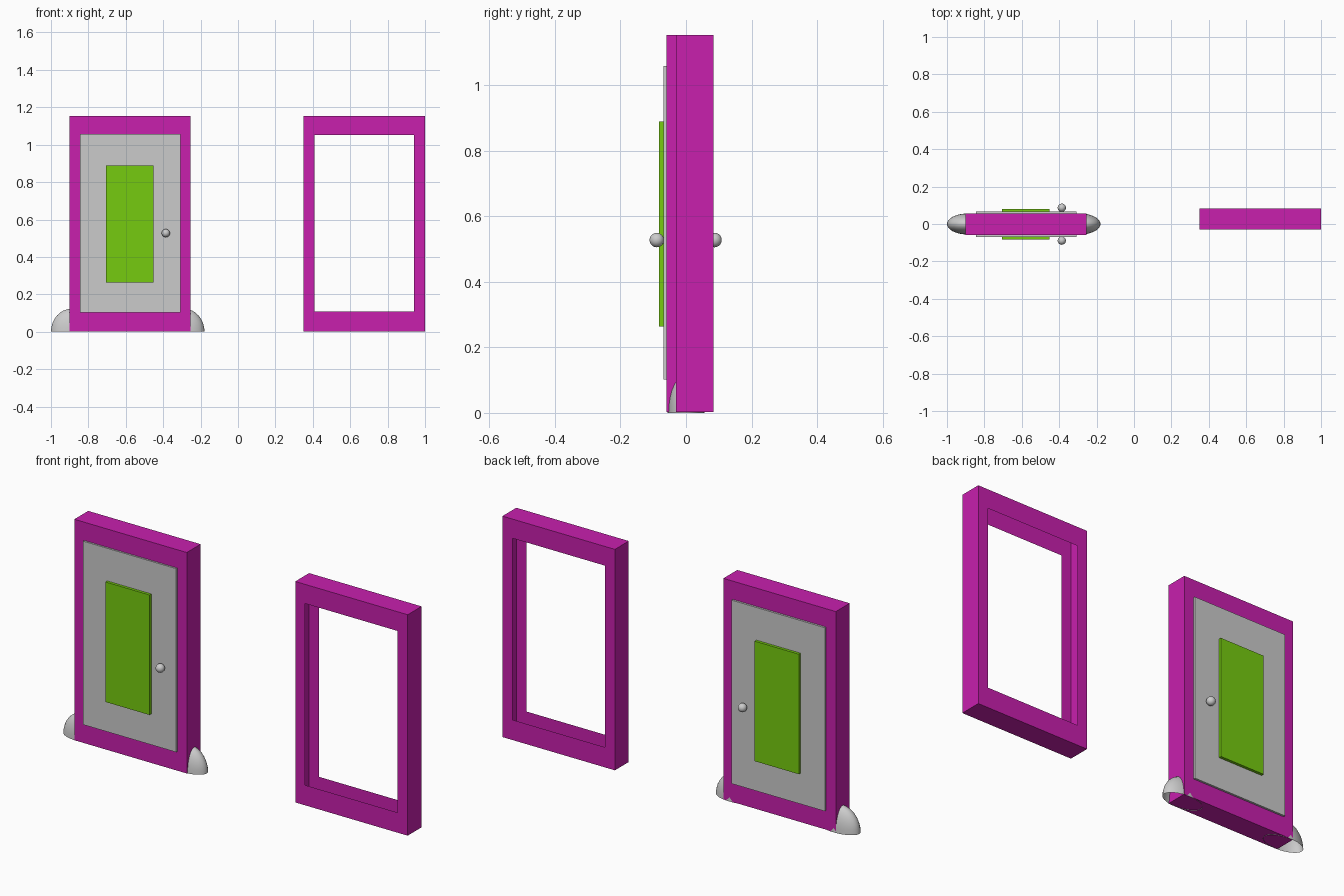
import bpy, bmesh
from mathutils import Matrix

if "Cube" in bpy.data.objects:
    bpy.data.objects.remove(bpy.data.objects["Cube"])

def material(name, rgb):
    m = bpy.data.materials.new(name)
    m.diffuse_color = (*rgb, 1)
    m.use_nodes = True
    m.node_tree.nodes["Principled BSDF"].inputs["Base Color"].default_value = m.diffuse_color
    return m

magenta = material("magenta", (0.58, 0.014, 0.42))
green = material("green", (0.18, 0.60, 0.005))

def finish(name, bm, mat=None, smooth=False):
    me = bpy.data.meshes.new(name)
    bm.to_mesh(me)
    bm.free()
    for p in me.polygons:
        p.use_smooth = smooth
    if mat:
        me.materials.append(mat)
    ob = bpy.data.objects.new(name, me)
    bpy.context.collection.objects.link(ob)
    return ob

def box(name, x0, x1, y0, y1, z0, z1, mat=None):
    bm = bmesh.new()
    bmesh.ops.create_cube(bm, size=1, matrix=Matrix.Translation(
        ((x0 + x1) / 2, (y0 + y1) / 2, (z0 + z1) / 2)) @ Matrix.Diagonal((x1 - x0, y1 - y0, z1 - z0, 1)))
    return finish(name, bm, mat)

def frame(name, x, y):
    """Hollow casing: outer walls plus front and back rings, no inner jamb faces."""
    bm = bmesh.new()
    def loop(x0, x1, z0, z1, yy):
        return [bm.verts.new((x + a, yy, b)) for a, b in ((x0, z0), (x1, z0), (x1, z1), (x0, z1))]
    outer = [loop(0, 0.648, 0.002, 1.153, yy) for yy in (y, y + 0.114)]
    inner = [loop(0.057, 0.590, 0.107, 1.053, yy) for yy in (y, y + 0.114)]
    for i in range(4):
        j = (i + 1) % 4
        bm.faces.new((outer[0][i], outer[0][j], inner[0][j], inner[0][i]))
        bm.faces.new((outer[1][j], outer[1][i], inner[1][i], inner[1][j]))
        bm.faces.new((outer[0][j], outer[0][i], outer[1][i], outer[1][j]))
    return finish(name, bm, magenta)

def ellipsoid(name, center, radii, half=False):
    bm = bmesh.new()
    bmesh.ops.create_uvsphere(bm, u_segments=32, v_segments=16, radius=1)
    if half:
        # keep the upper half, open underneath
        bmesh.ops.delete(bm, geom=[v for v in bm.verts if v.co.z < -0.01], context='VERTS')
    bmesh.ops.transform(bm, verts=bm.verts,
                        matrix=Matrix.Translation(center) @ Matrix.Diagonal((*radii, 1)))
    return finish(name, bm, smooth=True)

# casings: one holding the door, one empty
frame("door_frame", -0.902, -0.059)
frame("empty_frame", 0.351, -0.030)

# door slab and raised coloured panel, showing on both sides
box("door_slab", -0.846, -0.308, -0.0685, 0.0655, 0.102, 1.058)
box("door_panel", -0.706, -0.452, -0.083, 0.080, 0.263, 0.888, green)

# knobs on both faces
for side, y in (("front", -0.089), ("back", 0.087)):
    ellipsoid("knob_" + side, (-0.386, y, 0.527), (0.022,) * 3)

# rounded feet at the bottom corners
for side, x in (("left", -0.89), ("right", -0.289)):
    ellipsoid("foot_" + side, (x, 0, 0), (0.11, 0.056, 0.123), half=True)
